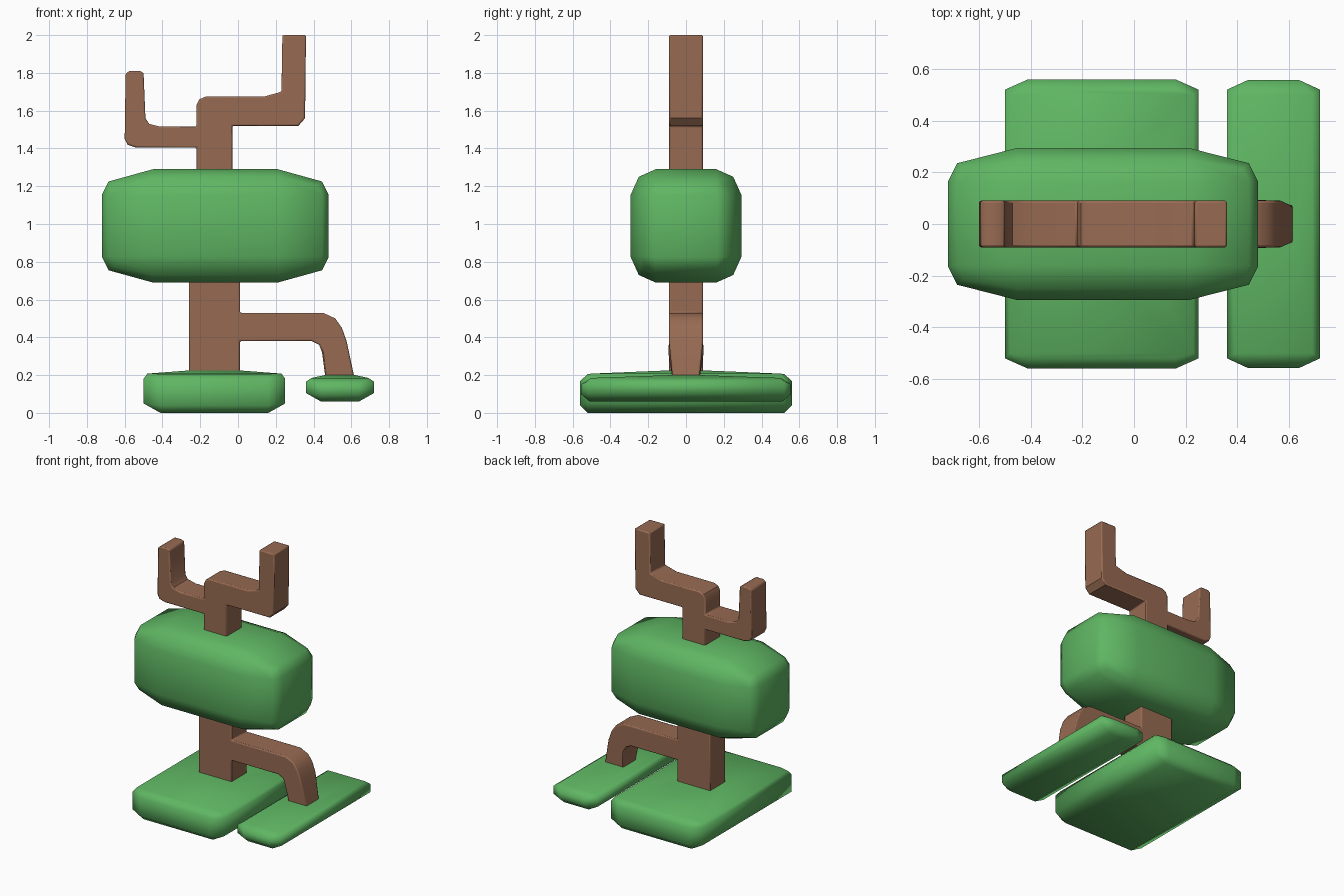
import bpy, bmesh
from itertools import product
from math import radians

cube = bpy.data.objects.get("Cube")
if cube:
    bpy.data.objects.remove(cube, do_unlink=True)


def material(name, rgb):
    m = bpy.data.materials.new(name)
    m.use_nodes = True
    m.diffuse_color = (*rgb, 1)
    m.node_tree.nodes["Principled BSDF"].inputs["Base Color"].default_value = (*rgb, 1)
    return m


GREEN = material("leaf green", (0.115, 0.47, 0.125))
BROWN = material("bark brown", (0.31, 0.145, 0.085))


def finish(bm, name, mat, angle):
    bmesh.ops.recalc_face_normals(bm, faces=bm.faces)
    mesh = bpy.data.meshes.new(name)
    bm.to_mesh(mesh)
    bm.free()
    mesh.materials.append(mat)
    obj = bpy.data.objects.new(name, mesh)
    bpy.context.collection.objects.link(obj)
    bpy.ops.object.select_all(action="DESELECT")
    obj.select_set(True)
    bpy.context.view_layer.objects.active = obj
    bpy.ops.object.shade_smooth_by_angle(angle=radians(angle))
    return obj


def soft_block(name, center, points, angle=80):
    """Convex block: each point is mirrored in x and y about the centre."""
    bm = bmesh.new()
    cx, cy, cz = center
    for (x, y, z), sx, sy in product(points, (-1, 1), (-1, 1)):
        bm.verts.new((cx + sx * x, cy + sy * y, cz + z))
    hull = bmesh.ops.convex_hull(bm, input=bm.verts)
    loose = {v for k in ("geom_interior", "geom_unused") for v in hull[k]
             if isinstance(v, bmesh.types.BMVert)}
    bmesh.ops.delete(bm, geom=list(loose), context="VERTS")
    bmesh.ops.dissolve_limit(bm, angle_limit=radians(1), verts=bm.verts, edges=bm.edges)
    return finish(bm, name, GREEN, angle)


def limb(name, outline, taper=None):
    """Side outline in x and z, given thickness in y and softened edges."""
    bm = bmesh.new()
    face = bm.faces.new([bm.verts.new((x, -0.09, z)) for x, z in outline])
    new = bmesh.ops.extrude_face_region(bm, geom=[face])["geom"]
    bmesh.ops.translate(bm, vec=(0, 0.18, 0),
                        verts=[v for v in new if isinstance(v, bmesh.types.BMVert)])
    for v in bm.verts:
        if taper and taper(v.co):
            v.co.y *= 0.78
    obj = finish(bm, name, BROWN, 40)
    bevel = obj.modifiers.new("soft edges", "BEVEL")
    bevel.width = 0.008
    bevel.segments = 2
    bevel.limit_method = "ANGLE"
    bevel.angle_limit = radians(50)
    return obj


# Main leaf mass, also symmetric top to bottom
half = [(0.6, 0.165, 0.165), (0.565, 0.235, 0.16), (0.565, 0.16, 0.235),
        (0.33, 0.295, 0.16), (0.33, 0.16, 0.3), (0.33, 0.25, 0.26), (0.54, 0.215, 0.215)]
soft_block("foliage", (-0.12, 0, 0.99), half + [(x, y, -z) for x, y, z in half])

# Broad slab under the trunk
soft_block("base_slab", (-0.125, 0, 0), [
    (0.285, 0.52, 0), (0.375, 0.52, 0.05), (0.285, 0.56, 0.04),
    (0.375, 0.52, 0.18), (0.285, 0.56, 0.17), (0.355, 0.5, 0.208),
    (0.285, 0.52, 0.205), (0.13, 0.09, 0.225)])

# Narrow slab under the side branch
soft_block("side_slab", (0.54, 0, 0.06), [
    (0.1, 0.51, 0), (0.18, 0.52, 0.045), (0.1, 0.557, 0.04),
    (0.18, 0.52, 0.105), (0.1, 0.557, 0.09), (0.15, 0.5, 0.125),
    (0.08, 0.08, 0.14)])

# Lower trunk with the drooping branch
limb("lower_trunk", [
    (-0.26, 0.18), (0.01, 0.18), (0.01, 0.38), (0.39, 0.38), (0.43, 0.36),
    (0.445, 0.32), (0.465, 0.17), (0.62, 0.17), (0.575, 0.38), (0.55, 0.45),
    (0.515, 0.5), (0.45, 0.53), (0.01, 0.53), (0.01, 0.74), (-0.26, 0.74)],
    taper=lambda co: co.x > 0.4 and co.z < 0.25)

# Upper trunk with two upturned branches
limb("upper_branches", [
    (-0.22, 1.24), (-0.03, 1.24), (-0.03, 1.52), (0.32, 1.52), (0.355, 1.56),
    (0.36, 2.0), (0.235, 2.0), (0.23, 1.7), (0.14, 1.675), (-0.17, 1.675),
    (-0.205, 1.66), (-0.22, 1.63), (-0.22, 1.515), (-0.41, 1.515),
    (-0.47, 1.53), (-0.49, 1.56), (-0.5, 1.8), (-0.52, 1.81), (-0.575, 1.81),
    (-0.595, 1.795), (-0.6, 1.45), (-0.585, 1.42), (-0.54, 1.405), (-0.22, 1.405)])
